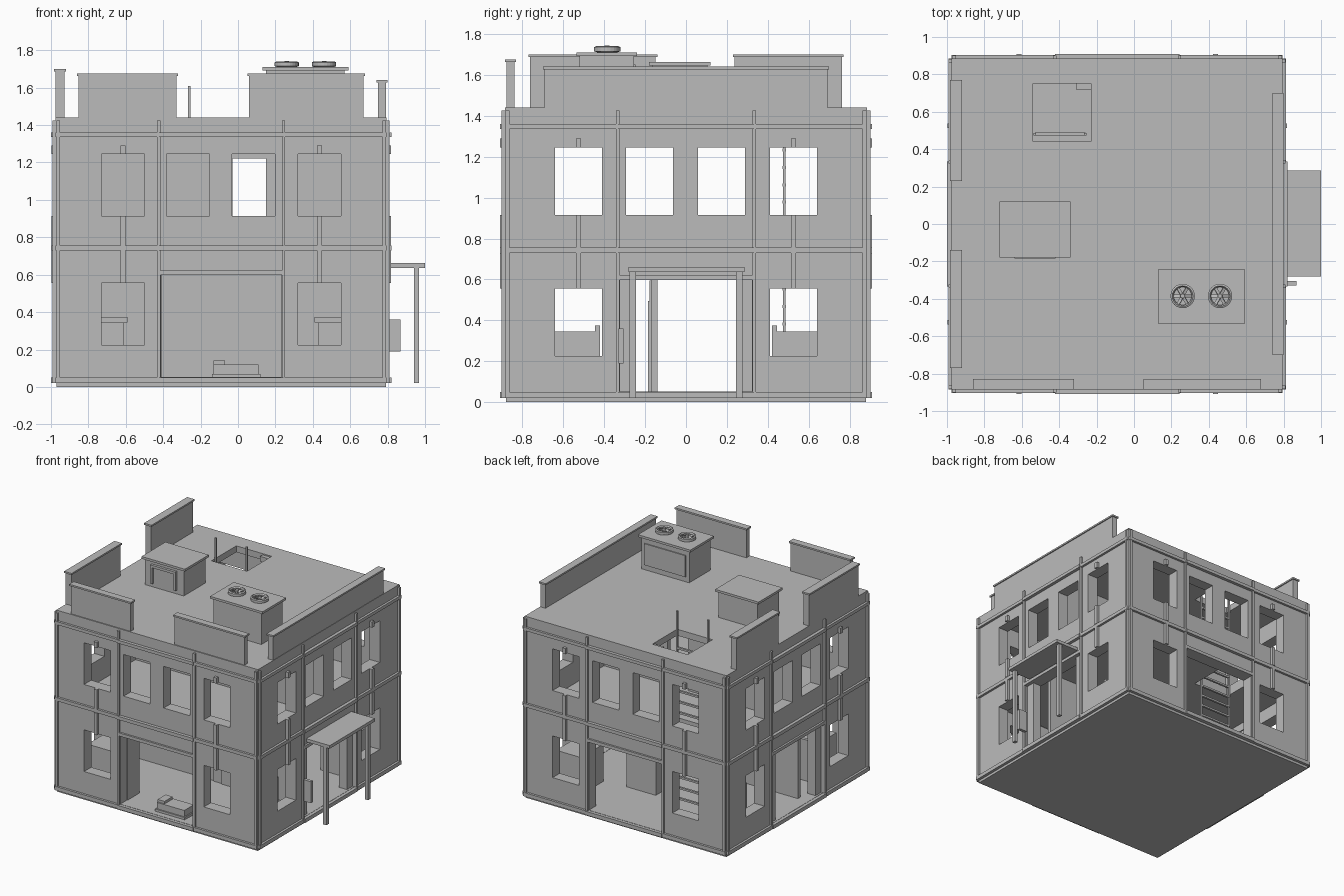
import bpy, bmesh, math
from mathutils import Matrix, Vector

if "Cube" in bpy.data.objects:
    bpy.data.objects.remove(bpy.data.objects["Cube"])

CX, H = -0.09, 0.885            # building centre in x, half width of the walls
ROOF = 1.45
WIN_U = (-0.525, -0.178, 0.173, 0.525)   # window centres along a wall

grey = bpy.data.materials.new("concrete_grey")
grey.diffuse_color = (0.5, 0.5, 0.5, 1)
grey.use_nodes = True
grey.node_tree.nodes["Principled BSDF"].inputs["Base Color"].default_value = grey.diffuse_color


def add_box(bm, b, mat=None):
    x0, x1, y0, y1, z0, z1 = b
    m = Matrix.Translation(((x0 + x1) / 2, (y0 + y1) / 2, (z0 + z1) / 2)) @ \
        Matrix.Diagonal((abs(x1 - x0), abs(y1 - y0), abs(z1 - z0), 1))
    bmesh.ops.create_cube(bm, size=1, matrix=(mat @ m) if mat else m)


def finish(name, bm):
    me = bpy.data.meshes.new(name)
    bm.to_mesh(me)
    bm.free()
    me.materials.append(grey)
    ob = bpy.data.objects.new(name, me)
    bpy.context.scene.collection.objects.link(ob)
    return ob


def boxes(name, items):
    bm = bmesh.new()
    for b in items:
        add_box(bm, b)
    return finish(name, bm)


def four_sides(name, items):
    """items: (u0, u1, d0, d1, z0, z1), d measured outwards, repeated on each wall"""
    bm = bmesh.new()
    for k in range(4):
        rot = Matrix.Translation((CX, 0, 0)) @ Matrix.Rotation(k * math.pi / 2, 4, 'Z')
        for u0, u1, d0, d1, z0, z1 in items:
            add_box(bm, (u0, u1, -d1, -d0, z0, z1), rot)
    return finish(name, bm)


def cut(ob, items):
    cutter = boxes("cutter", items)
    cutter.hide_render = True
    mod = ob.modifiers.new("cut", 'BOOLEAN')
    mod.operation, mod.solver, mod.object = 'DIFFERENCE', 'EXACT', cutter
    bpy.context.view_layer.objects.active = ob
    bpy.ops.object.modifier_apply(modifier=mod.name)
    bpy.data.objects.remove(cutter)


# Walls, roof and floors as one shell with openings through all four sides
shell = boxes("walls_and_roof", [(CX - H, CX + H, -H, H, 0.02, ROOF - 0.01)])
I = H - 0.09
cut(shell, [(CX - I, CX + I, -I, I, 0.05, 0.66), (CX - I, CX + I, -I, I, 0.74, 1.39)])
openings = [(u - 0.115, u + 0.115, 0.915, 1.245) for u in WIN_U]
openings += [(u - 0.115, u + 0.115, 0.225, 0.555) for u in (WIN_U[0], WIN_U[3])]
openings += [(-0.322, 0.322, 0.052, 0.597)]
cut(shell, [(CX + a, CX + b, -2, 2, c, d) for a, b, c, d in openings])
cut(shell, [(-2, 2, a, b, c, d) for a, b, c, d in openings])
# Ladder hatches in the upper floor and the roof
cut(shell, [(-0.54, -0.23, 0.44, 0.75, 0.6, 0.8), (-0.54, -0.23, 0.44, 0.75, 1.3, 1.6)])

roof = boxes("roof_slab", [(-0.995, 0.815, -0.88, 0.88, 1.425, ROOF),
                           (-0.965, 0.785, -0.90, 0.90, 1.425, ROOF)])
cut(roof, [(-0.54, -0.23, 0.44, 0.75, 1.3, 1.6)])
boxes("hatch_bracket", [(-0.31, -0.23, 0.72, 0.75, 1.39, 1.43)])
boxes("foundation", [(CX - 0.88, CX + 0.88, -0.88, 0.88, 0, 0.022)])

# Facade trim: horizontal bands, pilasters, and pipes between the windows
bands = []
for z0, z1 in ((0.02, 0.05), (0.73, 0.757), (1.335, 1.36)):
    bands += [(-0.885, 0.885, 0.88, 0.903, z0, z1), (-0.333, 0.333, 0.9, 0.91, z0, z1)]
four_sides("wall_bands", bands)
four_sides("pilasters", [(s * u - 0.009, s * u + 0.009, 0.88, 0.901, z0, z1)
                         for s in (-1, 1) for u in (0.333, 0.872)
                         for z0, z1 in ((0.05, 0.73), (0.757, 1.335), (1.36, 1.425))])
four_sides("wall_pipes", [(u - 0.013, u + 0.013, 0.88, 0.908, z0, z1)
                          for u in (WIN_U[0], WIN_U[3])
                          for z0, z1 in ((0.555, 0.73), (0.757, 0.915), (1.245, 1.29))])
four_sides("door_lintel", [(-0.333, 0.333, 0.88, 0.9, 0.597, 0.622)])

# Side door jambs
boxes("side_door_jambs", [(CX + s * 0.80, CX + s * 0.87, t * 0.25, t * 0.33, 0.05, 0.6)
                          for s in (-1, 1) for t in (-1, 1)])


# Parapets: upright slab with a wider cap
def parapet(name, x0, x1, y0, y1, top):
    e = 0.008
    boxes(name, [(x0 + e, x1 - e, y0 + e, y1 - e, ROOF - 0.01, top - 0.013),
                 (x0, x1, y0, y1, top - 0.013, top)])


parapet("front_parapet_left", -0.86, -0.32, -0.885, -0.83, 1.675)
parapet("front_parapet_right", 0.05, 0.68, -0.885, -0.83, 1.675)
parapet("left_parapet_front", -0.985, -0.92, -0.77, -0.14, 1.70)
parapet("left_parapet_back", -0.985, -0.92, 0.23, 0.77, 1.70)
parapet("right_parapet", 0.74, 0.80, -0.70, 0.70, 1.64)

# Roof access housing with a framed panel
boxes("roof_housing", [(-0.70, -0.36, -0.165, 0.105, ROOF - 0.01, 1.645),
                       (-0.72, -0.34, -0.18, 0.12, 1.645, 1.663)])
boxes("housing_panel_frame", [(-0.64, -0.42, -0.185, -0.16, 1.60, 1.62),
                              (-0.64, -0.625, -0.185, -0.16, 1.47, 1.60),
                              (-0.435, -0.42, -0.185, -0.16, 1.47, 1.60)])

# Cooling unit with two fans
boxes("cooling_unit", [(0.15, 0.57, -0.52, -0.255, ROOF - 0.01, 1.692),
                       (0.13, 0.59, -0.535, -0.24, 1.692, 1.71)])
boxes("cooling_unit_panel", [(0.18, 0.54, -0.257, -0.247, 1.48, 1.65)])
for i, fx in enumerate((0.26, 0.46)):
    bm = bmesh.new()
    seg = 24
    profile = ((0.05, 1.71), (0.065, 1.715), (0.065, 1.735), (0.055, 1.74), (0.048, 1.73))
    rings = [[bm.verts.new((fx + r * math.cos(2 * math.pi * k / seg),
                            -0.385 + r * math.sin(2 * math.pi * k / seg), z))
              for k in range(seg)] for r, z in profile]
    for a in range(len(rings)):
        p, q = rings[a], rings[(a + 1) % len(rings)]
        for k in range(seg):
            n = (k + 1) % seg
            bm.faces.new((p[k], p[n], q[n], q[k]))
    bmesh.ops.recalc_face_normals(bm, faces=bm.faces[:])
    for k in range(6):
        m = Matrix.Translation((fx, -0.385, 1.728)) @ Matrix.Rotation(k * math.pi / 3, 4, 'Z') \
            @ Matrix.Rotation(0.35, 4, 'X')
        add_box(bm, (0, 0.052, -0.008, 0.008, -0.002, 0.002), m)
    bmesh.ops.create_cone(bm, cap_ends=True, segments=12, radius1=0.015, radius2=0.012,
                          depth=0.035, matrix=Matrix.Translation((fx, -0.385, 1.726)))
    finish("fan_%d" % (i + 1), bm)

# Porch canopy, posts and wall box on the right side
boxes("porch_roof", [(0.79, 1.0, -0.28, 0.285, 0.637, 0.662)])
boxes("porch_posts", [(0.94, 0.968, y - 0.015, y + 0.015, 0.02, 0.637) for y in (-0.26, 0.26)])
boxes("wall_box", [(0.80, 0.87, -0.33, -0.305, 0.19, 0.36)])

# Ladder from the ground floor through both hatches
boxes("ladder", [(x - 0.007, x + 0.007, 0.473, 0.487, 0.05, 1.61) for x in (-0.53, -0.26)] +
      [(-0.53, -0.26, 0.472, 0.488, 0.12 + 0.085 * k, 0.135 + 0.085 * k) for k in range(15)])

# Inner partitions, the upper one with a doorway
X0, X1 = CX - I, CX + I
boxes("ground_partition", [(X0, X1, -0.17, -0.14, 0.05, 0.66)])
boxes("upper_partition", [(X0, -0.03, -0.02, 0.02, 0.74, 1.39), (0.15, X1, -0.02, 0.02, 0.74, 1.39),
                          (-0.03, 0.15, -0.02, 0.02, 1.22, 1.39)])
boxes("partition_panel", [(-0.09, 0.24, -0.178, -0.169, 0.05, 0.595),
                          (-0.015, 0.24, -0.186, -0.177, 0.05, 0.495)])
boxes("entrance_screen", [(-0.44, -0.41, -0.80, -0.65, 0.05, 0.6)])

# Counters in the ground floor corners
for sx, sn in ((-1, "left"), (1, "right")):
    for sy, yn in ((-1, "front"), (1, "back")):
        boxes("%s_%s_counter" % (yn, sn),
              [(CX + sx * 0.52, CX + sx * 0.74, sy * 0.42, sy * 0.70, 0.05, 0.345),
               (CX + sx * 0.50, CX + sx * 0.74, sy * 0.42, sy * 0.445, 0.345, 0.375)])

# Cabinet at the back and low stack inside the front entrance
boxes("cabinet", [(-0.015, 0.24, 0.26, 0.40, 0.05, 0.495)])
boxes("low_stack", [(-0.14, 0.12, -0.84, -0.70, 0.05, 0.07), (-0.13, 0.11, -0.83, -0.71, 0.07, 0.12),
                    (-0.13, -0.07, -0.82, -0.72, 0.12, 0.14)])
